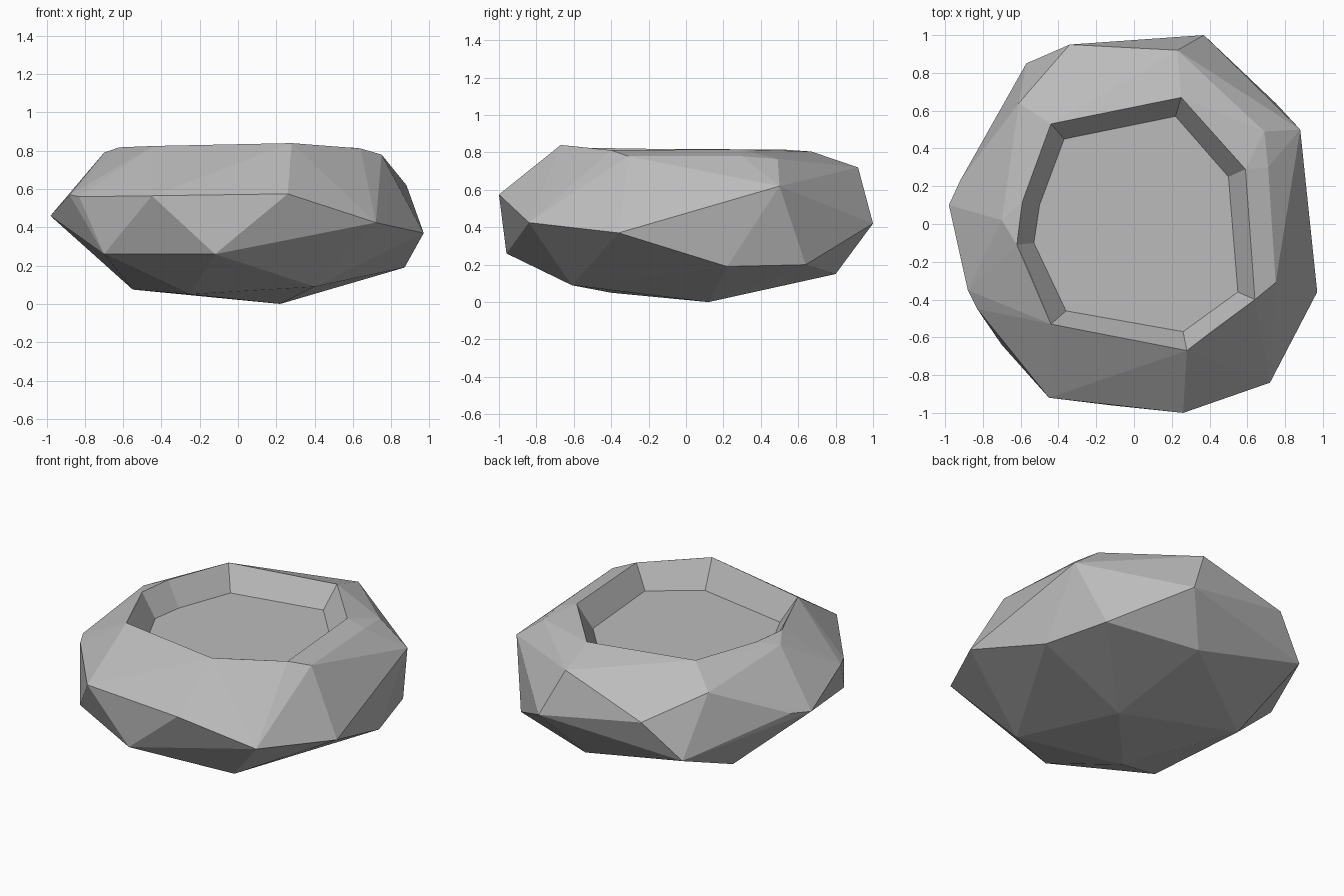
import bpy, bmesh
from mathutils import Vector

if "Cube" in bpy.data.objects:
    bpy.data.objects.remove(bpy.data.objects["Cube"])

stone = bpy.data.materials.new("stone_grey")
stone.diffuse_color = (0.5, 0.5, 0.5, 1)
stone.use_nodes = True
stone.node_tree.nodes["Principled BSDF"].inputs["Base Color"].default_value = stone.diffuse_color


def add_object(name, bm):
    mesh = bpy.data.meshes.new(name)
    bmesh.ops.recalc_face_normals(bm, faces=bm.faces)
    bm.to_mesh(mesh)
    bm.free()
    mesh.materials.append(stone)
    obj = bpy.data.objects.new(name, mesh)
    bpy.context.collection.objects.link(obj)
    return obj


# Corners of the chipped boulder, from the underside up to the shoulder
underside = [(.22, .12, 0), (-.25, -.4, .05), (.4, -.61, .09), (-.55, .3, .075),
             (.17, .8, .15), (.87, .22, .19), (.75, .64, .2),
             (-.12, -.96, .26), (-.7, -.64, .26)]
belt = [(.97, -.36, .37), (.72, -.84, .425), (.37, 1, .42), (-.57, .85, .31),
        (-.34, .95, .54), (-.92, .23, .48), (-.98, .1, .46), (-.88, -.35, .57),
        (-.83, -.45, .56), (-.45, -.92, .565), (.26, -1, .575), (.88, .5, .62)]
shoulder = [(-.61, .64, .69), (.23, .92, .72), (.69, .49, .765),
            (.71, .3, .78), (.75, -.31, .78), (-.7, .02, .79)]

# Hollow: matching rim and floor outlines
rim = [(-.44, .53, .815), (.25, .67, .805), (.59, .29, .817), (.64, -.4, .812),
       (.28, -.67, .84), (-.44, -.53, .825), (-.62, -.11, .818), (-.59, .12, .818)]
floor = [(-.37, .45), (.22, .57), (.5, .25), (.55, -.36),
         (.26, -.57), (-.36, -.46), (-.53, -.1), (-.5, .1)]
FLOOR_Z = .665

# Solid boulder
bm = bmesh.new()
for p in underside + belt + shoulder + rim:
    bm.verts.new(p)
res = bmesh.ops.convex_hull(bm, input=bm.verts)
bmesh.ops.delete(bm, geom=[v for v in bm.verts if not v.link_faces], context='VERTS')
boulder = add_object("stone_basin", bm)

# Tapered cutter, its sides run through the rim and on above it
bm = bmesh.new()
low, high = [], []
for r, f in zip(rim, floor):
    base = Vector((f[0], f[1], FLOOR_Z))
    low.append(bm.verts.new(base))
    high.append(bm.verts.new(base + (Vector(r) - base) * 1.6))
n = len(low)
bm.faces.new(low)
for i in range(n):
    j = (i + 1) % n
    bm.faces.new((low[i], low[j], high[j], high[i]))
bmesh.ops.triangle_fill(bm, edges=[e for e in bm.edges if e.is_boundary], use_beauty=True)
cutter = add_object("hollow_cutter", bm)
cutter.hide_render = True
cutter.hide_set(True)

# Carve the hollow
cut = boulder.modifiers.new("hollow", 'BOOLEAN')
cut.operation = 'DIFFERENCE'
cut.solver = 'EXACT'
cut.object = cutter
